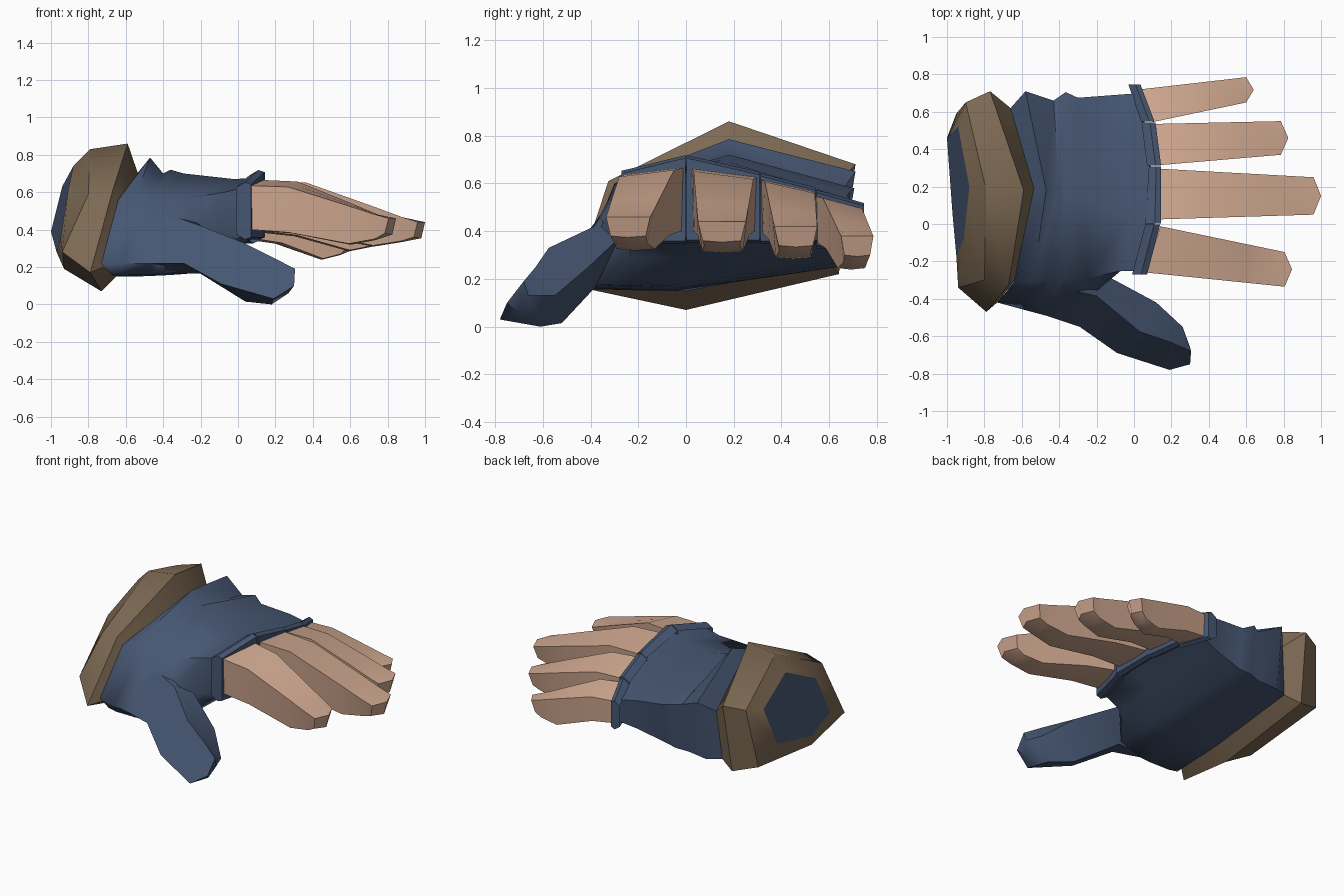
import bpy, bmesh, math


def material(name, rgb):
    m = bpy.data.materials.new(name)
    m.diffuse_color = (*rgb, 1)
    return m


BLUE = material("navy cloth", (0.062, 0.095, 0.17))
BROWN = material("brown leather", (0.21, 0.145, 0.088))
SKIN = material("skin", (0.64, 0.40, 0.285))


def loft(name, rings, mats, around=35, along=35, last_mat=0, end=True):
    """Skin matching rings, open at the start and closed at the end; angles limit
    smoothing across the ring edges (around) and the lengthwise edges (along)."""
    bm = bmesh.new()
    vs = [[bm.verts.new(p) for p in ring] for ring in rings]
    n = len(rings[0])
    start = bm.faces.new(vs[0])
    for a, b in zip(vs, vs[1:]):
        for i in range(n):
            j = (i + 1) % n
            bm.faces.new((a[i], a[j], b[j], b[i]))
    last = bm.faces.new(vs[-1])
    last.material_index = last_mat
    bmesh.ops.recalc_face_normals(bm, faces=bm.faces)
    row = {v: k for k, ring in enumerate(vs) for v in ring}
    for f in bm.faces:
        f.smooth = True
    for e in bm.edges:
        limit = around if row[e.verts[0]] == row[e.verts[1]] else along
        e.smooth = e.calc_face_angle(0) < math.radians(limit)
    bmesh.ops.delete(bm, geom=[start] if end else [start, last], context='FACES_ONLY')
    me = bpy.data.meshes.new(name)
    bm.to_mesh(me)
    bm.free()
    for m in mats:
        me.materials.append(m)
    ob = bpy.data.objects.new(name, me)
    bpy.context.collection.objects.link(ob)
    return ob


# Flared leather cuff with the cloth end inset at the wrist
# (low thumb side, high thumb side, top, high far side, low far side, bottom)
loft("cuff", [
    [(-.72, -.41, .20), (-.64, -.30, .56), (-.535, .19, .70),
     (-.66, .62, .58), (-.69, .60, .26), (-.65, .00, .15)],
    [(-.79, -.47, .17), (-.67, -.325, .61), (-.59, .18, .86),
     (-.77, .71, .68), (-.79, .64, .22), (-.73, .00, .07)],
    [(-.94, -.34, .28), (-.80, -.30, .59), (-.79, .18, .83),
     (-.90, .65, .66), (-.95, .59, .27), (-.93, .00, .19)],
    [(-.95, -.17, .35), (-.91, -.08, .60), (-.88, .20, .74),
     (-.94, .52, .63), (-1.0, .46, .39), (-.97, .05, .28)],
], [BROWN, BLUE], 15, 46, last_mat=1)

# Palm with two cloth folds behind the knuckles; the seventh point bevels the heel
loft("palm", [
    [(-.73, -.42, .22), (-.64, -.31, .56), (-.54, .18, .69), (-.66, .62, .58),
     (-.69, .60, .26), (-.65, .00, .15), (-.68, -.40, .16)],
    [(-.62, -.45, .22), (-.54, -.30, .60), (-.47, .18, .785), (-.58, .71, .65),
     (-.60, .64, .25), (-.52, -.05, .15), (-.62, -.41, .155)],
    [(-.47, -.49, .22), (-.46, -.30, .58), (-.40, .18, .70), (-.43, .66, .58),
     (-.46, .63, .26), (-.40, -.05, .155), (-.47, -.42, .16)],
    [(-.40, -.50, .23), (-.38, -.30, .57), (-.36, .18, .72), (-.365, .705, .58),
     (-.38, .65, .27), (-.32, -.05, .16), (-.40, -.42, .165)],
    [(-.25, -.40, .34), (-.25, -.29, .57), (-.29, .15, .70), (-.30, .675, .55),
     (-.30, .64, .28), (-.20, -.08, .17), (-.20, -.36, .175)],
    [(-.09, -.25, .36), (-.07, -.25, .60), (-.02, .04, .67), (-.10, .69, .53),
     (-.09, .66, .33), (-.05, .10, .28), (-.09, -.23, .29)],
    [(.04, -.25, .38), (.04, -.25, .63), (.12, .04, .68), (.035, .70, .50),
     (.035, .69, .36), (.12, .10, .375), (.04, -.23, .38)],
], [BLUE], 50, 62, end=False)

# Thumb: ridge, outer crease, underside, inner edge
loft("thumb", [
    [(-.40, -.34, .49), (-.50, -.48, .22), (-.38, -.38, .165), (-.24, -.29, .46)],
    [(-.20, -.385, .42), (-.29, -.55, .22), (-.20, -.38, .165), (-.14, -.28, .37)],
    [(.03, -.575, .33), (-.09, -.69, .11), (.04, -.52, .015), (.12, -.42, .24)],
    [(.19, -.63, .25), (.19, -.78, .03), (.18, -.61, .0), (.26, -.55, .13)],
    [(.305, -.68, .19), (.30, -.75, .10), (.27, -.70, .06), (.30, -.66, .13)],
], [BLUE], 40, 40)


def band(name, y0, y1, back, front, top, bottom):
    """Knuckle band; each pair holds the value at y0 and at y1."""
    def ring(x, grow):
        return [(x[0], y0, bottom - grow), (x[0], y0, top[0] + grow),
                (x[1], y1, top[1] + grow), (x[1], y1, bottom - grow)]
    mid = [a * .4 + b * .6 for a, b in zip(back, front)]
    loft(name, [ring(back, -.02), ring(mid, .008), ring(front, -.004)], [BLUE], 20)


def finger(name, base, tip, x0, length, ztop, zbase, ztip, zlow):
    """Finger with a flat back, a curved underside and a pointed end."""
    rings = []
    # along, back drop, underside height, underside inset
    rows = [(0, 0, zbase, .03), (.27, .04, zbase * .8 + zlow * .2, .07),
            (.71, .62, zlow, .11), (.90, .88, zlow + .025, .14), (1, 1, ztip - .08, .10)]
    for k, (t, drop, zb, inset) in enumerate(rows):
        y = [a + (b - a) * t for a, b in zip(base, tip)]
        x = [a + (length - .04 - a) * t for a in x0]
        z = [a + (ztip - a) * drop for a in ztop]
        w = (y[1] - y[0]) * inset
        xm, ym, zm = sum(x) / 2, sum(y) / 2, sum(z) / 2
        nose = .04 if k == len(rows) - 1 else 0
        rings.append([(x[0], y[0], z[0]), (xm + nose, ym, zm), (x[1], y[1], z[1]),
                      (x[1] - nose / 2, y[1] - w, zb), (xm + nose / 2, ym, zb - .006),
                      (x[0] - nose / 2, y[0] + w, zb)])
    loft(name, rings, [SKIN], 40, 40)


# Knuckle bands
band("index_band", -.27, -.003, (-.01, .06), (.07, .14), (.645, .71), .355)
band("middle_band", .003, .308, (.06, .08), (.145, .145), (.71, .64), .36)
band("ring_band", .312, .543, (.07, .04), (.145, .115), (.635, .575), .355)
band("little_band", .547, .745, (.04, -.03), (.11, .035), (.565, .51), .335)

# Fingers
finger("index_finger", (-.26, -.012), (-.335, -.15), (.07, .14), .845,
       (.635, .665), .40, .46, .325)
finger("middle_finger", (.025, .295), (.05, .25), (.145, .145), 1.0,
       (.66, .625), .40, .44, .315)
finger("ring_finger", (.315, .535), (.37, .55), (.14, .11), .825,
       (.615, .565), .39, .42, .29)
finger("little_finger", (.545, .72), (.65, .785), (.10, .035), .64,
       (.545, .50), .35, .38, .245)
